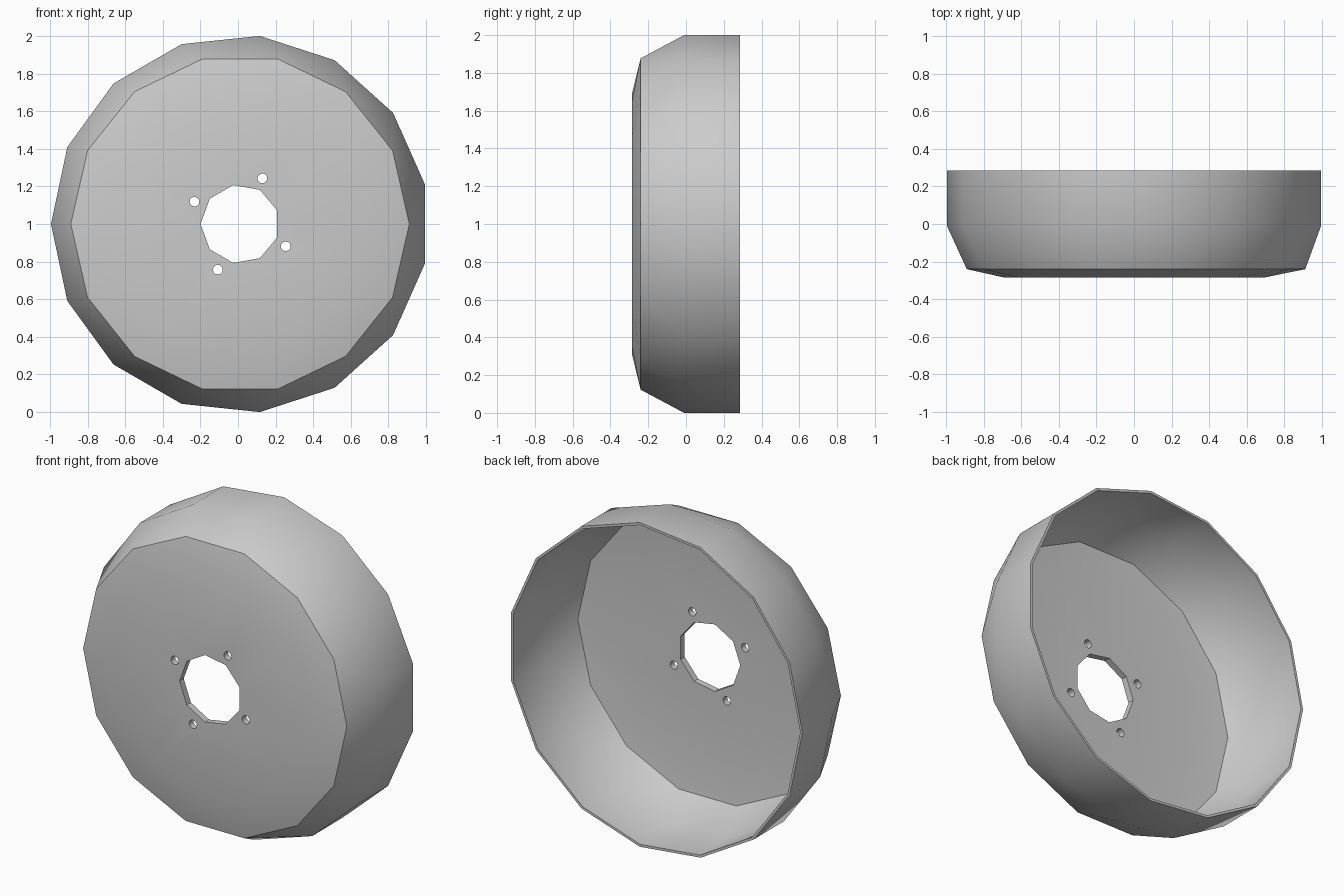
import bpy, bmesh
from math import cos, sin, pi, radians
from mathutils import Matrix, Vector

if "Cube" in bpy.data.objects:
    bpy.data.objects.remove(bpy.data.objects["Cube"], do_unlink=True)

CENTRE_X = 0.011

# Single painted-metal colour
grey = bpy.data.materials.new("plain_grey")
grey.use_nodes = True
grey.diffuse_color = (0.6, 0.6, 0.6, 1)
grey.node_tree.nodes["Principled BSDF"].inputs["Base Color"].default_value = (0.6, 0.6, 0.6, 1)


def ring(bm, sides, radius, y):
    """Polygon around the axle, starting at the -x side."""
    return [bm.verts.new((CENTRE_X - radius * cos(2 * pi * i / sides), y,
                          1 + radius * sin(2 * pi * i / sides)))
            for i in range(sides)]


def bridge(bm, a, b):
    """Join two rings whose side counts may differ."""
    n, m, i, j = len(a), len(b), 0, 0
    while i < n or j < m:
        u, v = (i + 1) * m, (j + 1) * n
        step_a, step_b = u <= v, v <= u
        corners = [a[i % n]]
        if step_a:
            corners.append(a[(i + 1) % n])
        if step_b:
            corners.append(b[(j + 1) % m])
        corners.append(b[j % m])
        bm.faces.new(corners)
        i, j = i + step_a, j + step_b


# Drum shell: closed profile of (sides, radius, y), outside then inside
profile = [
    (15, 1.0055, 0.285), (15, 1.0055, -0.01), (14, 0.90, -0.24),
    (13, 0.70, -0.285), (9, 0.21, -0.285),
    (9, 0.21, -0.245), (13, 0.70, -0.245), (14, 0.885, -0.225),
    (15, 0.99, -0.005), (15, 0.99, 0.285),
]
bm = bmesh.new()
rings = [ring(bm, *p) for p in profile]
for k, loop in enumerate(rings):
    bridge(bm, loop, rings[(k + 1) % len(rings)])
bmesh.ops.recalc_face_normals(bm, faces=bm.faces)
mesh = bpy.data.meshes.new("drum_shell")
bm.to_mesh(mesh)
bm.free()
mesh.materials.append(grey)
drum = bpy.data.objects.new("drum_shell", mesh)
bpy.context.collection.objects.link(drum)

# Four bolt holes around the centre hole
bm = bmesh.new()
for k in range(4):
    angle = radians(64 + 90 * k)
    spot = Vector((CENTRE_X + 0.27 * cos(angle), -0.26, 1 + 0.27 * sin(angle)))
    bmesh.ops.create_cone(bm, cap_ends=True, segments=12, radius1=0.026,
                          radius2=0.026, depth=0.3,
                          matrix=Matrix.Translation(spot) @ Matrix.Rotation(pi / 2, 4, 'X'))
mesh = bpy.data.meshes.new("bolt_hole_cutter")
bm.to_mesh(mesh)
bm.free()
mesh.materials.append(grey)
cutter = bpy.data.objects.new("bolt_hole_cutter", mesh)
bpy.context.collection.objects.link(cutter)
cutter.hide_render = True

cut = drum.modifiers.new("bolt_holes", 'BOOLEAN')
cut.operation = 'DIFFERENCE'
cut.solver = 'EXACT'
cut.object = cutter
bpy.ops.object.select_all(action='DESELECT')
bpy.context.view_layer.objects.active = drum
drum.select_set(True)
bpy.ops.object.modifier_apply(modifier=cut.name)
bpy.data.objects.remove(cutter, do_unlink=True)

# Soft facets on the wall, crisp rims
bpy.ops.object.shade_smooth_by_angle(angle=radians(32))
